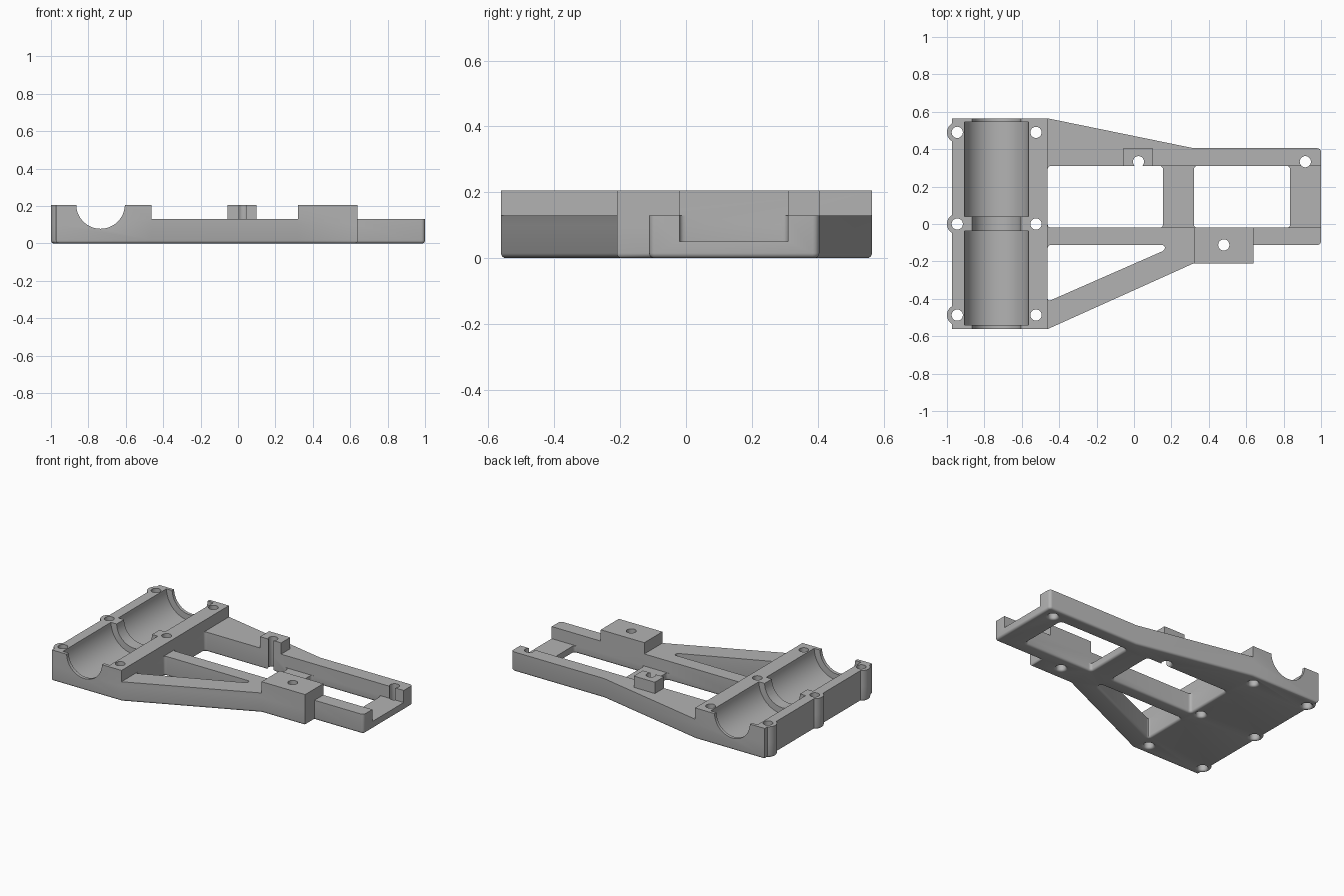
import bpy, bmesh, math
from mathutils import Vector

cube = bpy.data.objects.get("Cube")
if cube:
    bpy.data.objects.remove(cube, do_unlink=True)

grey = bpy.data.materials.new("plain_grey")
grey.use_nodes = True
grey.diffuse_color = (0.45, 0.45, 0.45, 1)
grey.node_tree.nodes["Principled BSDF"].inputs["Base Color"].default_value = grey.diffuse_color

TOP, RAIL, FLOOR = 0.205, 0.13, 0.05
FILLET = 0.015
HOLE = 0.03
LEFT, RIGHT, FRONT, BACK = -0.973, -0.462, -0.562, 0.565
ROWS = (0.49, 0.0, -0.487)
BORE_X, BORE_Z = -0.735, 0.208


def arc(cx, cy, r, start, end, steps):
    return [(cx + r * math.cos(start + (end - start) * i / steps),
             cy + r * math.sin(start + (end - start) * i / steps)) for i in range(steps + 1)]


def rect(x0, x1, y0, y1):
    return [(x0, y0), (x1, y0), (x1, y1), (x0, y1)]


def rounded(points, r, steps=4):
    """Replace every corner with a small curve."""
    out = []
    for i, p in enumerate(points):
        p = Vector(p)
        a, b = Vector(points[i - 1]), Vector(points[(i + 1) % len(points)])
        s = p + (a - p).normalized() * min(r, (a - p).length * 0.45)
        e = p + (b - p).normalized() * min(r, (b - p).length * 0.45)
        for k in range(steps + 1):
            t = k / steps
            out.append(s * (1 - t) ** 2 + p * 2 * t * (1 - t) + e * t * t)
    return out


def offset(points, d):
    """Move an outline to its left by d, with mitred corners."""
    pts = [Vector(p) for p in points]
    out = []
    for i, p in enumerate(pts):
        u = (p - pts[i - 1]).normalized()
        v = (pts[(i + 1) % len(pts)] - p).normalized()
        n1, n2 = Vector((-u.y, u.x)), Vector((-v.y, v.x))
        out.append(p + (n1 + n2) * d / max(0.3, 1 + n1.dot(n2)))
    return out


def loft(name, loops, layers):
    """Stack outlines (holes clockwise) through (height, inset) layers and cap them."""
    bm = bmesh.new()
    caps = ([], [])
    for loop in loops:
        rings = [[bm.verts.new((p.x, p.y, z)) for p in offset(loop, d)] for z, d in layers]
        n = len(loop)
        for low, high in zip(rings, rings[1:]):
            for i in range(n):
                j = (i + 1) % n
                bm.faces.new((low[i], low[j], high[j], high[i]))
        for cap, ring in zip(caps, (rings[0], rings[-1])):
            cap.extend(bm.edges.get((ring[i], ring[(i + 1) % n])) for i in range(n))
    for cap in caps:
        bmesh.ops.triangle_fill(bm, edges=cap, use_beauty=True)
    bmesh.ops.recalc_face_normals(bm, faces=bm.faces)
    mesh = bpy.data.meshes.new(name)
    bm.to_mesh(mesh)
    bm.free()
    obj = bpy.data.objects.new(name, mesh)
    bpy.context.collection.objects.link(obj)
    mesh.materials.append(grey)
    return obj


def combine(target, tool, operation):
    mod = target.modifiers.new(operation.lower(), "BOOLEAN")
    mod.operation, mod.object, mod.solver = operation, tool, "EXACT"
    bpy.ops.object.select_all(action="DESELECT")
    bpy.context.view_layer.objects.active = target
    target.select_set(True)
    bpy.ops.object.modifier_apply(modifier=mod.name)
    bpy.data.objects.remove(tool, do_unlink=True)


# Left edge of the bearing block with its three screw bosses, back to front
boss_x, boss_r = -0.945, 0.055
spread = math.acos((LEFT - boss_x) / boss_r)
left_edge = [(LEFT, BACK)]
for y in ROWS:
    left_edge += arc(boss_x, y, boss_r, spread, 2 * math.pi - spread, 16)
left_edge.append((LEFT, FRONT))

# Base frame: outer outline, three openings and a rounded lower edge
end = 0.02
outline = left_edge + [
    (RIGHT, FRONT), (0.32, -0.21), (0.64, -0.21), (0.64, -0.112), (1 - end, -0.112)]
outline += arc(1 - end, -0.112 + end, end, -math.pi / 2, 0, 4)[1:]
outline += arc(1 - end, 0.405 - end, end, 0, math.pi / 2, 4)
outline += [(0.32, 0.405), (RIGHT, BACK)]
openings = [
    rect(RIGHT, 0.155, -0.02, 0.31),
    rect(0.32, 0.835, -0.02, 0.31),
    [(RIGHT, -0.415), (0.165, -0.14), (0.165, -0.112), (RIGHT, -0.112)],
]
fillet = [(FILLET * (1 - math.cos(a)), FILLET * (1 - math.sin(a)))
          for a in (i * math.pi / 8 for i in range(5))]
frame = loft("bearing_frame",
             [outline] + [rounded(o, 0.02)[::-1] for o in openings],
             fillet + [(RAIL, 0)])

# Raised bearing block, front mount and back tab
raised = [(0.1, 0), (TOP, 0)]
for name, shape in (
        ("bearing_block", left_edge + [(RIGHT, FRONT), (RIGHT, BACK)]),
        ("front_mount", rect(0.32, 0.64, -0.21, -0.02)),
        ("back_tab", rect(-0.055, 0.1, 0.31, 0.405))):
    combine(frame, loft(name, [shape], raised), "UNION")

# Lowered cross bars between the rails
combine(frame, loft("bar_cutter", [rect(0.12, 1.1, -0.02, 0.31)], [(FLOOR, 0), (0.3, 0)]),
        "DIFFERENCE")

# Half-round shaft channel with two wider bearing seats
for radius, y0, y1 in ((0.13, -0.7, 0.7), (0.172, -0.54, -0.037), (0.172, 0.04, 0.545)):
    cutter = loft("channel_cutter", [arc(0, 0, radius, 0, 2 * math.pi, 64)[:-1]],
                  [(0, 0), (y1 - y0, 0)])
    cutter.rotation_euler.x = -math.pi / 2
    cutter.location = (BORE_X, y0, BORE_Z)
    bpy.context.view_layer.update()
    combine(frame, cutter, "DIFFERENCE")

# Screw holes, flared at the underside
holes = [(x, y) for x in (boss_x, -0.524) for y in ROWS]
holes += [(0.48, -0.112), (0.024, 0.333), (0.916, 0.333)]
flare = [(-0.01, -FILLET)] + [(z, -d) for z, d in fillet] + [(0.3, 0)]
for x, y in holes:
    combine(frame, loft("hole_cutter", [arc(x, y, HOLE, 0, 2 * math.pi, 24)[:-1]], flare),
            "DIFFERENCE")

# Smooth the curves, keep the edges crisp
bpy.context.view_layer.objects.active = frame
frame.select_set(True)
bpy.ops.object.shade_smooth_by_angle(angle=math.radians(30))
